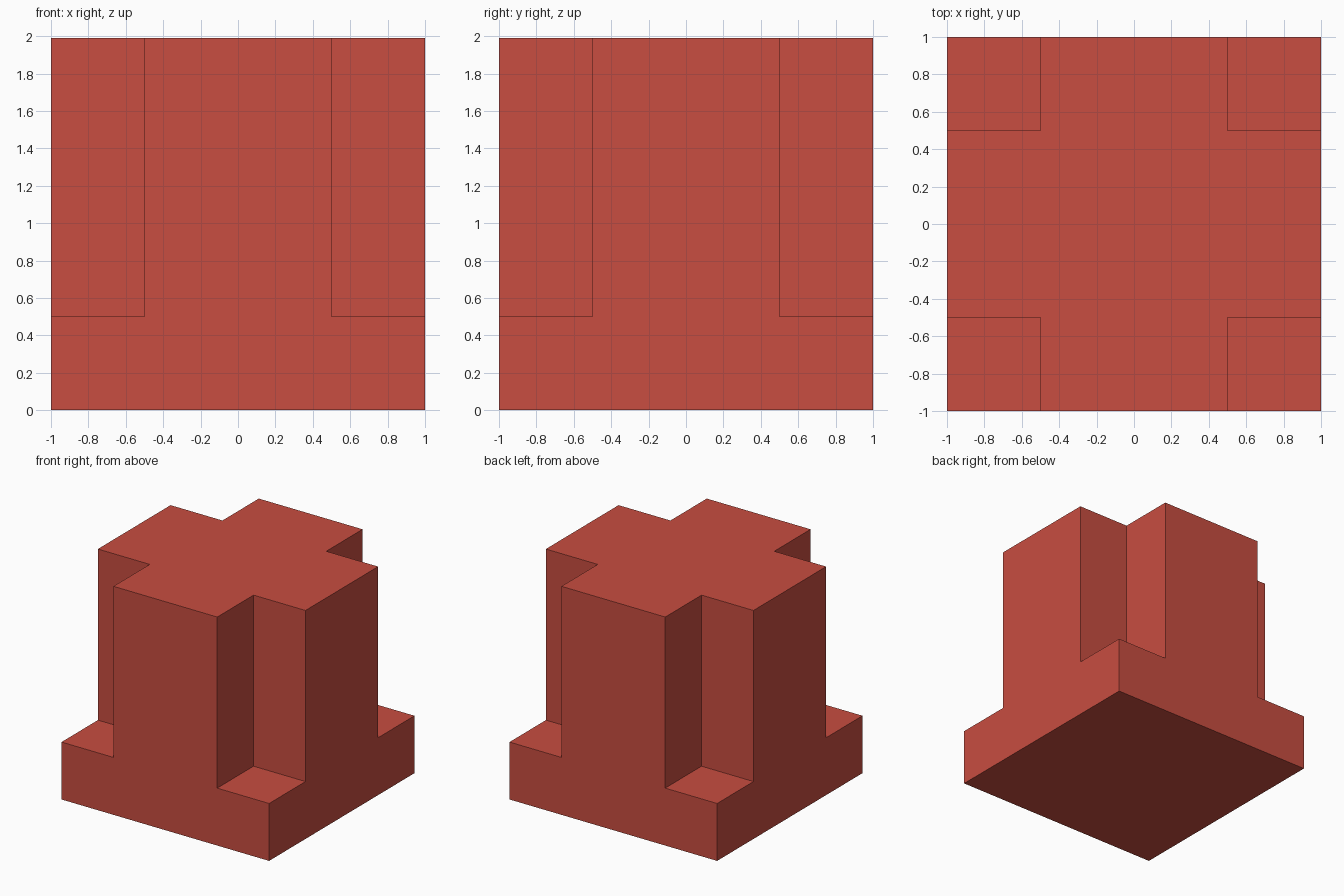
import bpy
import bmesh
from mathutils import Matrix, Vector

if "Cube" in bpy.data.objects:
    bpy.data.objects.remove(bpy.data.objects["Cube"], do_unlink=True)

SIDE, HEIGHT = 2.0, 1.99
BASE_HEIGHT = 0.5
ARM = 0.5  # half the width of each arm of the cross

red = bpy.data.materials.new("brick_red")
red.use_nodes = True
colour = (0.58, 0.075, 0.052, 1)
red.diffuse_color = colour
red.node_tree.nodes["Principled BSDF"].inputs["Base Color"].default_value = colour

# Square base slab
bm = bmesh.new()
bmesh.ops.create_cube(
    bm, size=1,
    matrix=Matrix.Translation((0, 0, BASE_HEIGHT / 2))
    @ Matrix.Diagonal((SIDE, SIDE, BASE_HEIGHT, 1)))

# Slice the slab along the edges of the cross
for axis in (Vector((1, 0, 0)), Vector((0, 1, 0))):
    for sign in (-1, 1):
        bmesh.ops.bisect_plane(
            bm, geom=bm.verts[:] + bm.edges[:] + bm.faces[:],
            plane_co=axis * sign * ARM, plane_no=axis)

# Raise the cross-shaped column, leaving the four corners low
bm.normal_update()
cross = []
for face in bm.faces:
    centre = face.calc_center_median()
    if face.normal.z > 0.9 and min(abs(centre.x), abs(centre.y)) < ARM:
        cross.append(face)
raised = bmesh.ops.extrude_face_region(bm, geom=cross)["geom"]
bmesh.ops.translate(
    bm, vec=(0, 0, HEIGHT - BASE_HEIGHT),
    verts=[v for v in raised if isinstance(v, bmesh.types.BMVert)])

# Merge the flat walls into single faces
bmesh.ops.dissolve_limit(bm, angle_limit=0.01, verts=bm.verts[:], edges=bm.edges[:])
bmesh.ops.recalc_face_normals(bm, faces=bm.faces[:])

mesh = bpy.data.meshes.new("cross_block")
bm.to_mesh(mesh)
bm.free()
mesh.materials.append(red)
block = bpy.data.objects.new("cross_block", mesh)
bpy.context.collection.objects.link(block)
